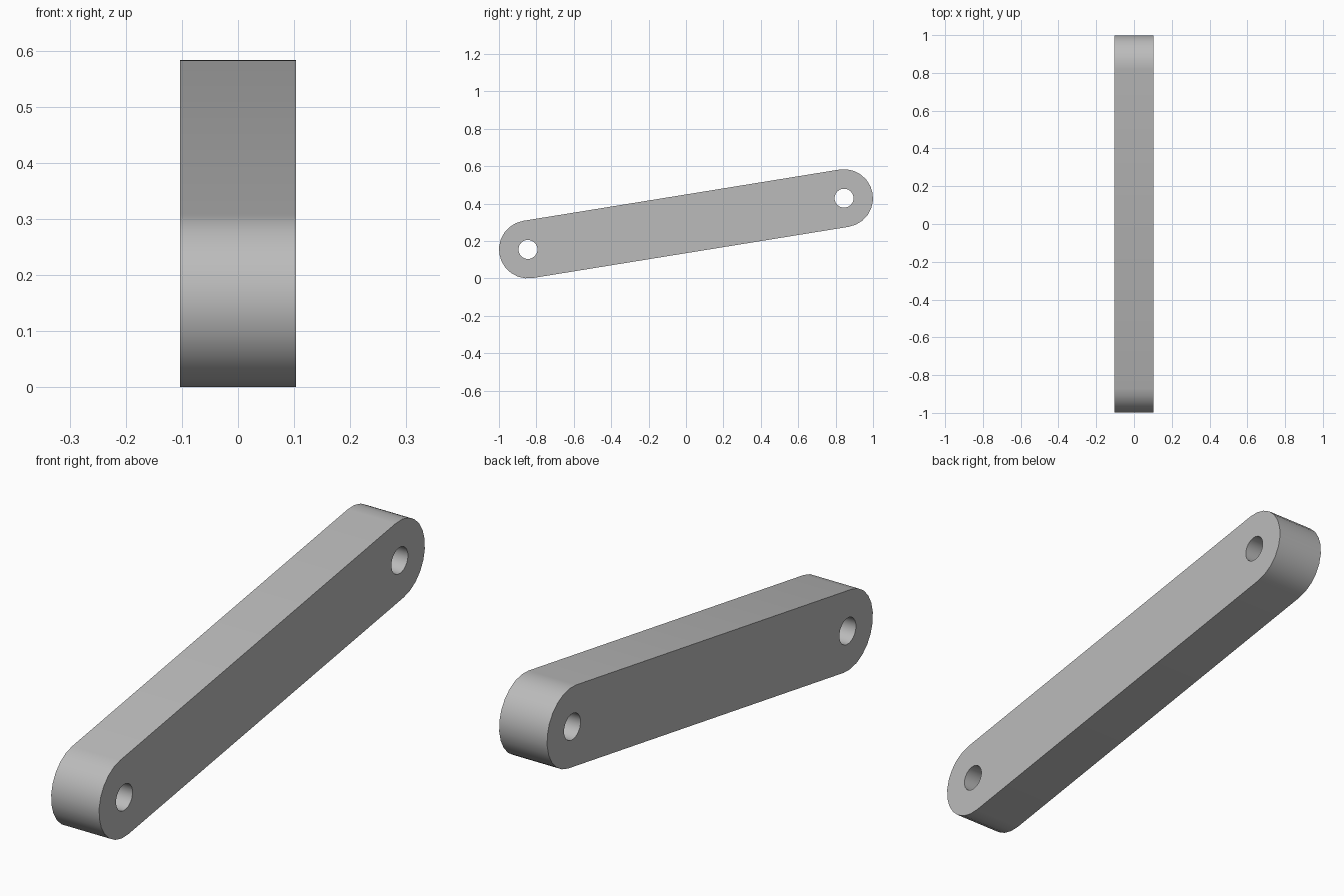
import bpy, bmesh
from math import pi, cos, sin, atan2
from mathutils import Vector

cube = bpy.data.objects.get("Cube")
if cube:
    bpy.data.objects.remove(cube, do_unlink=True)

# Main dimensions of the link bar
END_RADIUS = 0.155
HOLE_RADIUS = 0.051
HALF_WIDTH = 0.103
LOW = Vector((0, -0.845, 0.155))
HIGH = Vector((0, 0.845, 0.429))
ARC_STEPS = 12
HOLE_STEPS = 20

grey = bpy.data.materials.new("plain_grey")
grey.use_nodes = True
colour = (0.5, 0.5, 0.5, 1)
grey.diffuse_color = colour
grey.node_tree.nodes["Principled BSDF"].inputs["Base Color"].default_value = colour


def arc(centre, radius, start, sweep, steps, closed=False):
    """Points round a centre in the side plane."""
    count = steps if closed else steps + 1
    angles = [start + sweep * i / steps for i in range(count)]
    return [centre + radius * Vector((0, cos(a), sin(a))) for a in angles]


def add_loop(bm, points):
    verts = [bm.verts.new(p) for p in points]
    return [bm.edges.new((v, verts[i - 1])) for i, v in enumerate(verts)]


# Rounded bar outline with a pin hole at each end
axis = HIGH - LOW
tilt = atan2(axis.z, axis.y)
outline = (arc(HIGH, END_RADIUS, tilt - pi / 2, pi, ARC_STEPS)
           + arc(LOW, END_RADIUS, tilt + pi / 2, pi, ARC_STEPS))
bm = bmesh.new()
edges = add_loop(bm, outline)
for centre in (LOW, HIGH):
    edges += add_loop(bm, arc(centre, HOLE_RADIUS, tilt, 2 * pi, HOLE_STEPS, True))
bmesh.ops.triangle_fill(bm, use_beauty=True, edges=edges, normal=(1, 0, 0))

# Thicken across the width
bmesh.ops.translate(bm, vec=(-HALF_WIDTH, 0, 0), verts=bm.verts)
side = bmesh.ops.extrude_face_region(bm, geom=bm.faces[:], use_keep_orig=True)
moved = [g for g in side["geom"] if isinstance(g, bmesh.types.BMVert)]
bmesh.ops.translate(bm, vec=(2 * HALF_WIDTH, 0, 0), verts=moved)
bmesh.ops.recalc_face_normals(bm, faces=bm.faces)

mesh = bpy.data.meshes.new("link_bar")
bm.to_mesh(mesh)
bm.free()
mesh.materials.append(grey)
bar = bpy.data.objects.new("link_bar", mesh)
bpy.context.collection.objects.link(bar)

# Smooth ends and holes, crisp rims
bpy.ops.object.select_all(action="DESELECT")
bar.select_set(True)
bpy.context.view_layer.objects.active = bar
bpy.ops.object.shade_smooth_by_angle(angle=pi / 6)
